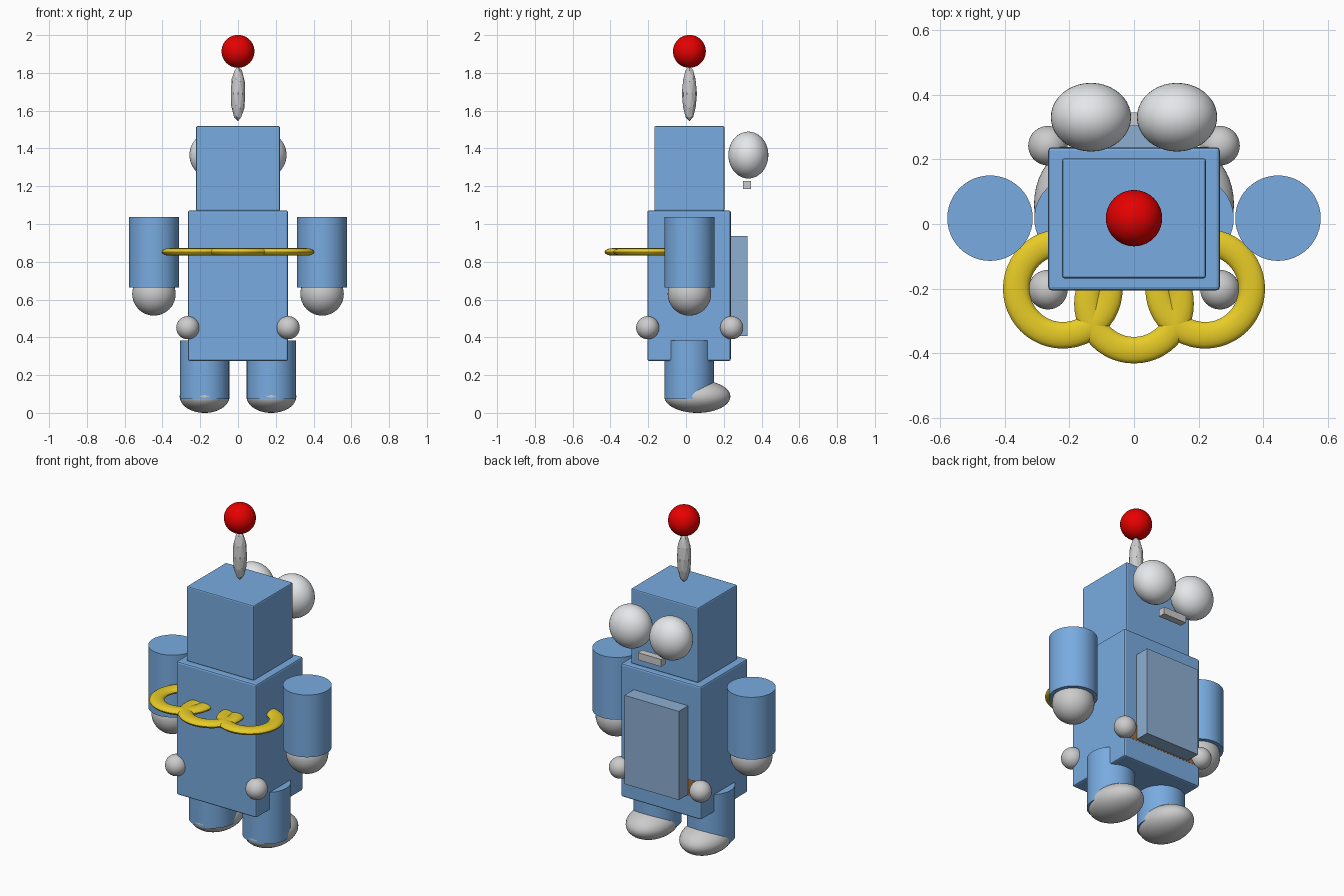
import bpy, math

if "Cube" in bpy.data.objects:
    bpy.data.objects.remove(bpy.data.objects["Cube"])


def material(name, rgb):
    m = bpy.data.materials.new(name)
    m.diffuse_color = (*rgb, 1)
    m.use_nodes = True
    m.node_tree.nodes["Principled BSDF"].inputs["Base Color"].default_value = m.diffuse_color
    return m


BLUE = material("blue paint", (0.19, 0.41, 0.75))
PANEL = material("panel blue", (0.27, 0.43, 0.65))
RED = material("red", (0.8, 0.0, 0.0))
GOLD = material("gold", (0.8, 0.6, 0.02))
BROWN = material("brown", (0.35, 0.16, 0.06))
WHITE = material("white", (0.78, 0.8, 0.82))


def finish(name, mat=None, smooth=True):
    o = bpy.context.object
    o.name = name
    if mat:
        o.data.materials.append(mat)
    bpy.ops.object.transform_apply(location=False, rotation=True, scale=True)
    if smooth:
        bpy.ops.object.shade_smooth_by_angle(angle=math.radians(35))
    return o


def box(name, lo, hi, mat=None, bevel=0):
    bpy.ops.mesh.primitive_cube_add(size=1, location=[(a + b) / 2 for a, b in zip(lo, hi)])
    bpy.context.object.scale = [b - a for a, b in zip(lo, hi)]
    o = finish(name, mat, False)
    if bevel:
        b = o.modifiers.new("bevel", 'BEVEL')
        b.width = bevel
        b.segments = 2
    return o


def ball(name, loc, radii, mat=None):
    bpy.ops.mesh.primitive_uv_sphere_add(segments=40, ring_count=24, radius=1, location=loc)
    bpy.context.object.scale = radii
    return finish(name, mat)


def tube(name, x, y, z0, z1, r, mat):
    bpy.ops.mesh.primitive_cylinder_add(vertices=48, radius=r, depth=z1 - z0,
                                        location=(x, y, (z0 + z1) / 2))
    return finish(name, mat)


def ring(name, x, y):
    bpy.ops.mesh.primitive_torus_add(major_segments=48, minor_segments=16, location=(x, y, 0.852),
                                     major_radius=0.144, minor_radius=0.041)
    bpy.context.object.scale = (1, 1, 0.48)
    return finish(name, GOLD)


# Torso, head, back panel, mouth and belt
box("torso", (-0.265, -0.205, 0.275), (0.265, 0.237, 1.072), BLUE, 0.01)
box("head", (-0.222, -0.168, 1.07), (0.222, 0.203, 1.518), BLUE, 0.007)
box("panel", (-0.18, 0.23, 0.407), (0.18, 0.325, 0.937), PANEL)
box("mouth", (-0.077, 0.303, 1.184), (0.077, 0.345, 1.227))
box("belt", (-0.2645, -0.203, 0.40), (0.2645, 0.238, 0.50), BROWN)

# Antenna with a faceted spindle and a red bulb
bpy.ops.mesh.primitive_ico_sphere_add(subdivisions=2, radius=1, location=(0, 0.018, 1.69))
bpy.context.object.scale = (0.04, 0.04, 0.146)
finish("antenna", None, False)
ball("antenna_bulb", (0, 0.018, 1.914), (0.087,) * 3, RED)

# Paired parts
for side, s in (("left", -1), ("right", 1)):
    ball(side + "_eye", (s * 0.133, 0.33, 1.365), (0.124, 0.106, 0.124), WHITE)
    tube(side + "_arm", s * 0.445, 0.018, 0.664, 1.036, 0.132, BLUE)
    ball(side + "_hand", (s * 0.445, 0.018, 0.63), (0.115,) * 3)
    tube(side + "_leg", s * 0.177, 0.017, 0.073, 0.382, 0.131, BLUE)
    ball(side + "_foot", (s * 0.177, 0.06, 0.087), (0.132, 0.175, 0.087))
    for end, y in (("front", -0.203), ("back", 0.242)):
        ball(f"{side}_{end}_knob", (s * 0.266, y, 0.451), (0.061,) * 3)

# Gold chain links
ring("chain_left", -0.22, -0.2)
ring("chain_middle", 0, -0.246)
ring("chain_right", 0.22, -0.2)
